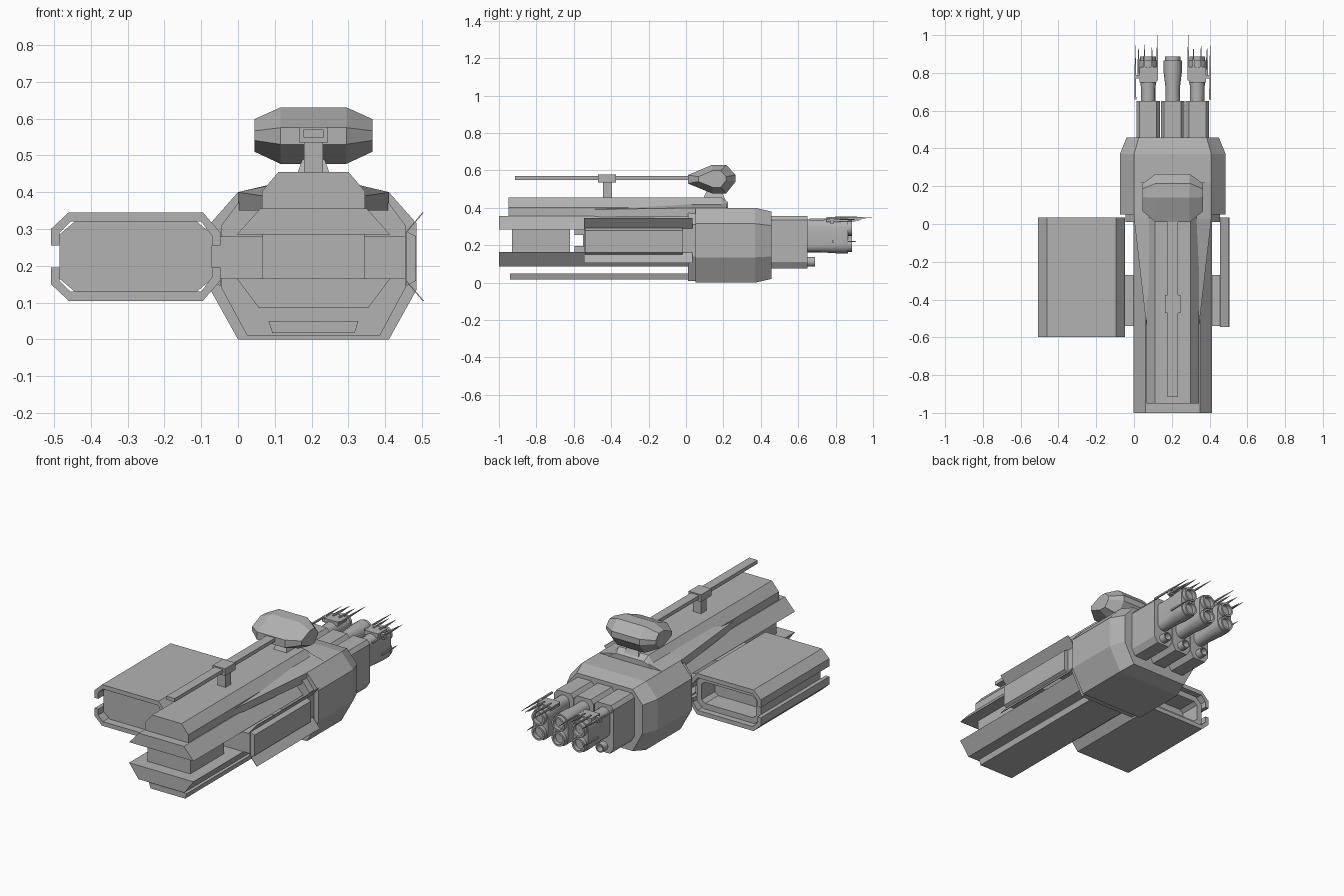
import bpy, bmesh, math
from mathutils import Vector

if "Cube" in bpy.data.objects:
    bpy.data.objects.remove(bpy.data.objects["Cube"])

CX = 0.205  # centreline of the hull
grey = bpy.data.materials.new("hull_grey")
grey.diffuse_color = (0.45, 0.45, 0.45, 1)
grey.use_nodes = True
grey.node_tree.nodes["Principled BSDF"].inputs["Base Color"].default_value = grey.diffuse_color


def finish(name, bm, smooth=False):
    bmesh.ops.recalc_face_normals(bm, faces=bm.faces)
    me = bpy.data.meshes.new(name)
    bm.to_mesh(me)
    bm.free()
    me.materials.append(grey)
    ob = bpy.data.objects.new(name, me)
    bpy.context.collection.objects.link(ob)
    if smooth:
        bpy.ops.object.select_all(action='DESELECT')
        ob.select_set(True)
        bpy.context.view_layer.objects.active = ob
        bpy.ops.object.shade_smooth_by_angle(angle=math.radians(35))
    return ob


def loft(name, rings, smooth=False, recess=None):
    """Skin closed rings of points; recess=(inset, depth) hollows the last cap."""
    bm = bmesh.new()
    vs = [[bm.verts.new(p) for p in r] for r in rings]
    n = len(vs[0])
    for a, b in zip(vs, vs[1:]):
        for i in range(n):
            bm.faces.new((a[i], a[(i + 1) % n], b[(i + 1) % n], b[i]))
    bm.faces.new(vs[0])
    cap = bm.faces.new(vs[-1])
    if recess:
        bmesh.ops.recalc_face_normals(bm, faces=bm.faces)
        bmesh.ops.inset_region(bm, faces=[cap], thickness=recess[0])
        ex = bmesh.ops.extrude_face_region(bm, geom=[cap])
        moved = [g for g in ex["geom"] if isinstance(g, bmesh.types.BMVert)]
        bmesh.ops.translate(bm, verts=moved, vec=(0, -recess[1], 0))
        if cap.is_valid:
            bmesh.ops.delete(bm, geom=[cap], context='FACES_ONLY')
    return finish(name, bm, smooth)


def prism(name, prof, y0, y1, **kw):
    return loft(name, [[(x, y, z) for x, z in prof] for y in (y0, y1)], **kw)


def box(name, x0, x1, y0, y1, z0, z1):
    return prism(name, [(x0, z0), (x1, z0), (x1, z1), (x0, z1)], y0, y1)


def sym(half, c=CX):
    """Mirror a right-hand half profile (offset, z), bottom to top, about x = c."""
    return [(c + x, z) for x, z in half] + [(c - x, z) for x, z in reversed(half)]


def at(prof, y):
    return [(x, y, z) for x, z in prof]


# Main engine block with tapered rear, and its front collar
block = [(.205, 0), (.28, .135), (.28, .315), (.205, .40)]
rear = [(.18, .02), (.245, .14), (.245, .305), (.18, .38)]
loft("engine_block", [at(sym(block), .05), at(sym(block), .37), at(sym(rear), .457)])
prism("block_collar", sym([(.18, .01), (.25, .14), (.25, .31), (.19, .39)]), .01, .05)

# Forward hull: upper jaw, lower jaw, mid block and keel plate
prism("upper_jaw", sym([(.208, .285), (.145, .355)]), -1, .02)
prism("lower_jaw", sym([(.148, .085), (.208, .165)]), -1, .02)
box("mid_block", CX - .138, CX + .138, -.93, -.62, .16, .29)
prism("keel_plate", sym([(.112, .018), (.122, .05)]), -.94, .02)

# Top deck and the wedge that widens back to the block
deck = sym([(.14, .35), (.14, .402), (.095, .455)])
deck_end = sym([(.14, .35), (.14, .402), (.09, .43)])
loft("top_deck", [at(deck, -.95), at(deck, .19), at(deck_end, .225)])
loft("deck_wedge", [at(sym([(.138, .35), (.138, .39), (.09, .425)]), -.55),
                    at(sym([(.205, .35), (.205, .40), (.095, .426)]), .03),
                    at(sym([(.205, .35), (.205, .40), (.095, .426)]), .22)])

# Cross beam carrying the pod and the empty clamp
box("cross_beam", -.06, .47, -.54, -.27, .165, .28)

# Cargo pod: two shell halves around a recessed container
upper = [(-.508, .255), (-.508, .30), (-.46, .345), (-.095, .345), (-.048, .29),
         (-.048, .255), (-.07, .255), (-.07, .28), (-.1, .32), (-.455, .32),
         (-.485, .29), (-.485, .255)]
prism("pod_upper_shell", upper, -.597, .035)
prism("pod_lower_shell", [(x, .45 - z) for x, z in upper], -.597, .035)
core = [(.166, .13), (.2075, .165), (.2075, .285), (.166, .32)]
prism("pod_container", sym(core, -.2775), -.55, 0, recess=(.035, .12))

# Empty clamp: thin flared sheet with a mounting pad
clamp = [(.505, .105), (.458, .16), (.458, .29), (.505, .345)]
prism("empty_clamp", clamp + [(x - .004, z) for x, z in reversed(clamp)], -.545, .035)
for nm, x0, x1 in (("clamp_pad", .458, .484), ("pod_pad", -.048, -.072)):
    prism(nm, [(x0, .145), (x1, .16), (x1, .28), (x0, .293)], -.54, -.02)

# Command bridge: faceted hull lofted across x, on a pylon
side = [(.01, .53), (.01, .575), (.14, .63), (.215, .63), (.265, .575),
        (.265, .54), (.215, .477), (.14, .477)]


def bridge_ring(x, s):
    return [(x, .145 + (y - .145) * s, .555 + (z - .555) * s) for y, z in side]


loft("bridge", [bridge_ring(CX + x, s) for x, s in
                ((-.16, .58), (-.09, 1), (.09, 1), (.16, .58))])
loft("bridge_pylon", [[(CX + sx * w, .15 + sy * d, z) for sx, sy in
                       ((-1, -1), (1, -1), (1, 1), (-1, 1))]
                      for w, d, z in ((.055, .07, .42), (.03, .04, .49))])

# Long forward boom and its support
box("boom", CX - .027, CX + .027, -.915, .03, .549, .57)
box("boom_clamp", CX - .04, CX + .04, -.47, -.375, .535, .577)
box("boom_post", CX - .026, CX + .026, -.445, -.395, .45, .54)


def stadium(cx, r, z0, z1, n=8):
    """Rounded upright slot outline."""
    lo = [(cx + r * math.cos(a), z0 + r * math.sin(a))
          for a in (math.pi + math.pi * i / n for i in range(n + 1))]
    hi = [(cx + r * math.cos(a), z1 + r * math.sin(a))
          for a in (math.pi * i / n for i in range(n + 1))]
    return lo + hi


def tube(name, x, z, r, y0, y1):
    circ = [(x + r * math.cos(a), z + r * math.sin(a))
            for a in (math.tau * i / 16 for i in range(16))]
    prism(name, circ, y0, y1, smooth=True, recess=(r * .25, .05))


# Three engine columns: housing, twin nozzle pack and small lower nozzle
for k, nm in ((-1, "left"), (0, "centre"), (1, "right")):
    x = CX + .13 * k
    prism(nm + "_engine_housing",
          sym([(.04, .075), (.062, .11), (.062, .335), (.045, .357)], x), .44, .65)
    loft(nm + "_nozzle_pack", [at(stadium(x, .038, .20, .30), .64),
                               at(stadium(x, .038, .20, .30), .72),
                               at(stadium(x, .048, .205, .295), .80),
                               at(stadium(x, .048, .205, .295), .865)], smooth=True)
    for z in (.205, .292):
        tube(nm + "_main_nozzle", x, z, .042, .85, .888)
    tube(nm + "_small_nozzle", x, .112, .026, .64, .69)


def spike(name, x, z, y0, y1, r=.005):
    loft(name, [[(x + a * s, y, z + b * s) for a, b in ((-1, -1), (1, -1), (1, 1), (-1, 1))]
                for y, s in ((y0, r), ((y0 + y1) / 2, r * .8), (y1, r * .15))])


# Sensor plates and spikes on the two outer columns, mirrored
for k, nm in ((-1, "left"), (1, "right")):
    x = CX + .13 * k
    box(nm + "_sensor_plate", x - .045, x + .045, .75, .83, .325, .35)
    a, b = sorted((x, x + k * .07))
    box(nm + "_sensor_bracket", a, b, .77, .79, .315, .345)
    for off, y0, y1, z in ((.068, .66, .945, .338), (.052, .78, .93, .33),
                           (.02, .8, .95, .35), (-.02, .8, .94, .35),
                           (-.048, .76, 1.0, .346)):
        spike(nm + "_sensor_spike", x + k * off, z, y0, y1)
    spike(nm + "_low_spike", x + k * .05, .22, .78, .92)
